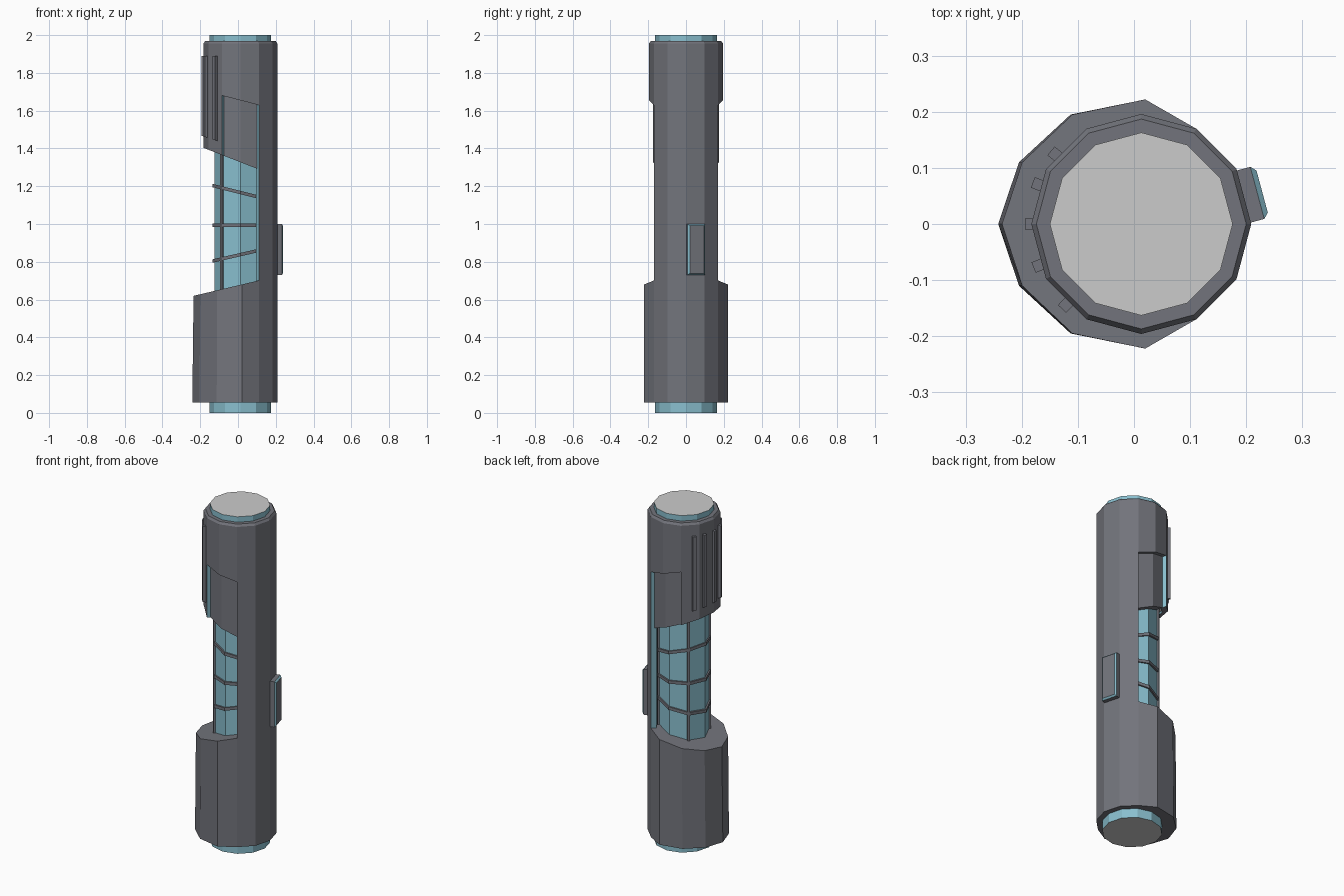
import bpy, bmesh
from math import cos, sin, radians
from mathutils import Matrix

if "Cube" in bpy.data.objects:
    bpy.data.objects.remove(bpy.data.objects["Cube"])

CX = 0.013          # axis of the tube
R_OUT, R_IN, R_PANEL, R_GRIP = 0.196, 0.163, 0.174, 0.138


def make_mat(name, rgb):
    m = bpy.data.materials.new(name)
    m.diffuse_color = (*rgb, 1)
    m.use_nodes = True
    m.node_tree.nodes["Principled BSDF"].inputs["Base Color"].default_value = m.diffuse_color
    return m


SHELL = make_mat("dark_shell", (0.17, 0.175, 0.2))
BLUE = make_mat("blue_core", (0.25, 0.52, 0.62))


def polar(r, deg):
    return (CX + r * cos(radians(deg)), r * sin(radians(deg)))


def ngon(r, n):
    return [polar(r, 360 * i / n) for i in range(n)]


def sector(a0, a1, r_out, r_in):
    """Closed wall section following the 12-sided tube."""
    angles = range(a0, a1 + 1, 30)
    return [polar(r_out, a) for a in angles] + [polar(r_in, a) for a in reversed(angles)]


def finish(name, bm, mats):
    bmesh.ops.recalc_face_normals(bm, faces=bm.faces)
    me = bpy.data.meshes.new(name)
    bm.to_mesh(me)
    bm.free()
    for m in mats:
        me.materials.append(m)
    ob = bpy.data.objects.new(name, me)
    bpy.context.collection.objects.link(ob)
    return ob


def prism(name, pts, lo, hi, mats=(SHELL, SHELL), top=None, blue=()):
    """Upright prism; lo / hi are heights or (a, b) for the slanted plane z = a + b*x.
    mats = (caps, sides); blue lists side indices painted blue."""
    def height(h, x):
        return h[0] + h[1] * x if isinstance(h, tuple) else h
    bm = bmesh.new()
    low = [bm.verts.new((x, y, height(lo, x))) for x, y in pts]
    up = [bm.verts.new((x, y, height(hi, x))) for x, y in (top or pts)]
    bm.faces.new(low)
    bm.faces.new(up)
    n = len(pts)
    for i in range(n):
        j = (i + 1) % n
        f = bm.faces.new((low[i], low[j], up[j], up[i]))
        f.material_index = 2 if i in blue else 1
    return finish(name, bm, [*mats, BLUE])


def wall(name, a0, a1, r_out, r_in, lo, hi):
    """Shell section with blue inner side and cut edges."""
    k = (a1 - a0) // 30
    return prism(name, sector(a0, a1, r_out, r_in), lo, hi, blue=range(k, 2 * k + 2))


# Blue core ends with plain grey discs
prism("core_bottom", ngon(R_IN, 12), 0, 0.2, (None, BLUE))
prism("core_top", ngon(R_IN, 12), (1.345, -0.39), 2, (None, BLUE))

# Full-height back spine
wall("spine", -60, 60, R_OUT, R_IN, 0.055, 1.955)

# Swollen lower housing with slanted top
half = [polar(R_OUT, 60), (0.02, 0.222), (-0.113, 0.195), (-0.205, 0.11)]
base = half + [(-0.242, 0)] + [(x, -y) for x, y in reversed(half)]
taper = [(x * 0.972 if x < -0.1 else x, y) for x, y in base]
prism("lower_housing", base, 0.055, (0.675, 0.235), top=taper)

# Upper housing: long tab, side walls above the notches, recessed panels
wall("upper_tab", 120, 240, R_OUT, R_IN, (1.332, -0.39), 1.955)
for side, a in (("back", 60), ("front", 240)):
    wall(side + "_upper_wall", a, a + 60, R_OUT, R_IN, (1.658, -0.26), 1.955)
    wall(side + "_recessed_panel", a, a + 60, R_PANEL, R_GRIP, (1.332, -0.39), 1.75)

# Chamfered rim on top of the shell
prism("top_rim", ngon(R_OUT, 12), 1.955, 1.968, top=ngon(0.187, 12))

# Eight-sided grip with slanted bands and upright ribs
prism("grip", ngon(R_GRIP, 8), 0.55, 1.5, (BLUE, BLUE))
for i, (a, b) in enumerate([(0.835, 0.23), (0.993, 0.0), (1.17, -0.25)]):
    prism(f"grip_band_{i}", ngon(R_GRIP + 0.009, 8), (a - 0.009, b), (a + 0.009, b))


def bar(name, deg, r0, r1, width, lo, hi):
    c, s = cos(radians(deg)), sin(radians(deg))
    pts = [(CX + r * c - t * s, r * s + t * c)
           for r, t in ((r0, -width / 2), (r1, -width / 2), (r1, width / 2), (r0, width / 2))]
    return prism(name, pts, lo, hi)


for deg in (45, 135, 225, 315):
    bar(f"grip_rib_{deg}", deg, 0.12, R_GRIP + 0.008, 0.014, 0.6, 1.45)

# Raised fins on the upper tab
for i, deg in enumerate((141, 159, 180, 202, 227)):
    bar(f"fin_{i}", deg, 0.18, 0.207, 0.02, (1.405, -0.32), 1.89)

# Chamfered button on the spine
bm = bmesh.new()
bmesh.ops.create_cube(bm, size=1, matrix=Matrix.Translation((0.2015, 0, 0.865))
                      @ Matrix.Diagonal((0.043, 0.096, 0.27, 1)))
rim = [e for e in bm.edges if all(v.co.x > 0.21 for v in e.verts)]
for f in bmesh.ops.bevel(bm, geom=rim, offset=0.009, segments=1, affect='EDGES')["faces"]:
    f.material_index = 1
bm.transform(Matrix.Translation((CX, 0, 0)) @ Matrix.Rotation(radians(15), 4, 'Z'))
finish("button", bm, [SHELL, BLUE])
